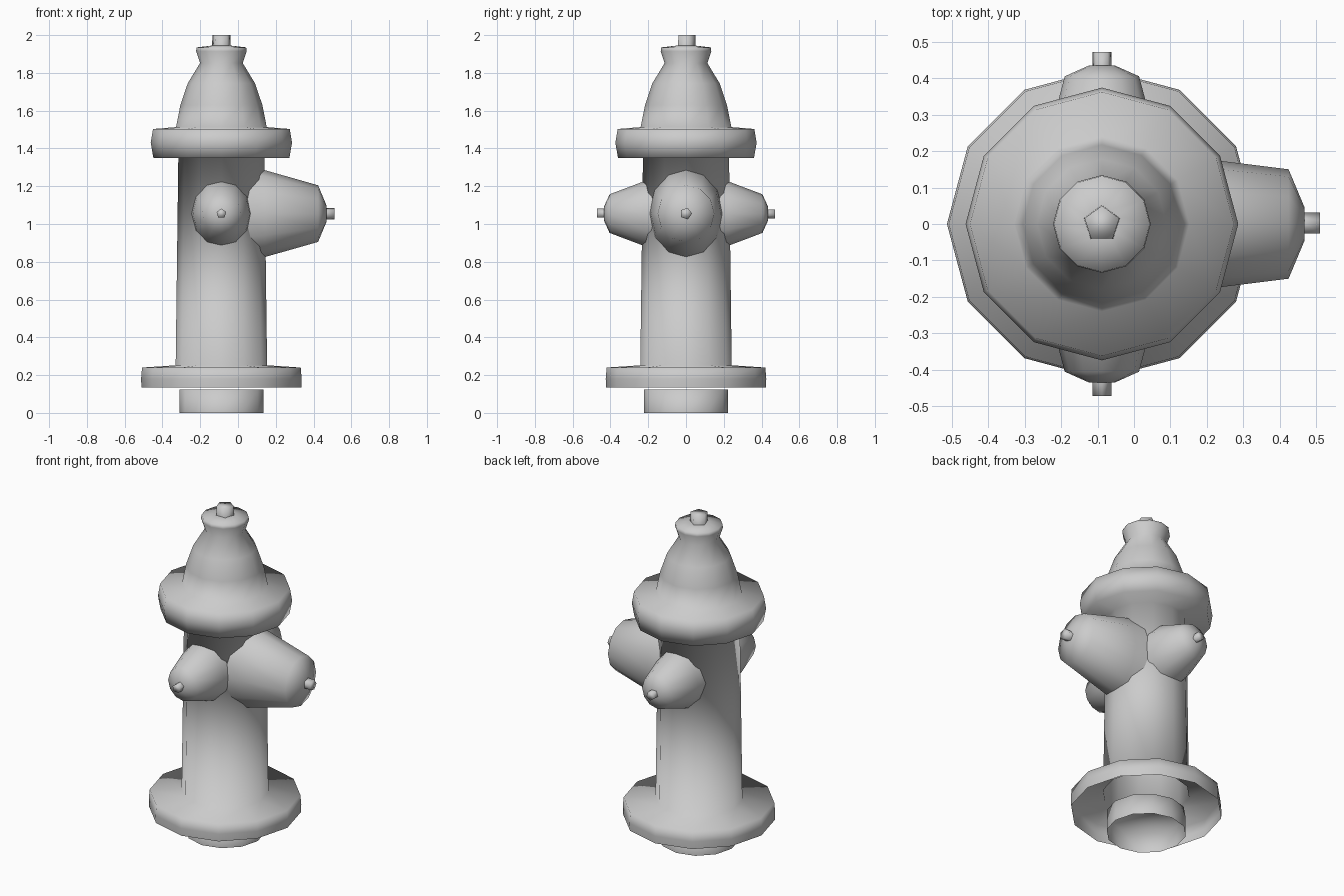
import bpy, bmesh
from math import pi, cos, sin
from mathutils import Matrix, Vector

if "Cube" in bpy.data.objects:
    bpy.data.objects.remove(bpy.data.objects["Cube"])

AXIS_X = -0.088      # the hydrant's vertical axis
NOZZLE_Z = 1.055     # height of the outlets


def loft(name, rings, sides=12, matrix=None, phase=0.0, cap_start=False, cap_end=False):
    """Skin elliptical rings (rx, ry, height) along local z."""
    bm = bmesh.new()
    loops = []
    for rx, ry, h in rings:
        loops.append([bm.verts.new((rx * cos(phase + 2 * pi * i / sides),
                                    ry * sin(phase + 2 * pi * i / sides), h))
                      for i in range(sides)])
    for a, b in zip(loops, loops[1:]):
        for i in range(sides):
            j = (i + 1) % sides
            bm.faces.new((a[i], a[j], b[j], b[i]))
    if cap_start:
        bm.faces.new(loops[0][::-1])
    if cap_end:
        bm.faces.new(loops[-1])
    for f in bm.faces:
        f.smooth = True
    bm.transform(matrix or Matrix.Translation((AXIS_X, 0, 0)))
    mesh = bpy.data.meshes.new(name)
    bm.to_mesh(mesh)
    bm.free()
    obj = bpy.data.objects.new(name, mesh)
    bpy.context.collection.objects.link(obj)
    return obj


def round_rings(profile):
    return [(r, r, z) for r, z in profile]


# Ground pipe, open at the bottom, with a small gap below the base flange
loft("ground_pipe", round_rings([(0.222, 0.0), (0.222, 0.125)]), cap_end=True)

# Body: hollow base flange, barrel, collar, bonnet and cap in one profile
loft("body", round_rings([
    (0.423, 0.135), (0.425, 0.18), (0.420, 0.24),      # base flange
    (0.242, 0.252), (0.228, 1.35),                     # barrel
    (0.360, 1.35), (0.374, 1.43), (0.362, 1.503),      # collar
    (0.240, 1.513), (0.217, 1.63), (0.178, 1.745),     # bonnet
    (0.113, 1.852), (0.134, 1.915), (0.131, 1.935),    # neck and cap
    (0.045, 1.945)]), cap_end=True)

# Pentagonal nut on top
loft("top_nut", round_rings([(0.052, 1.93), (0.050, 2.0)]), sides=5,
     phase=pi / 2, cap_end=True)


def outlet(name, rotation, rings, nut_r, nut_end):
    """Tapered outlet with a pentagonal nut, pointing out of the barrel."""
    m = Matrix.Translation((AXIS_X, 0, NOZZLE_Z)) @ rotation
    loft(name, rings, matrix=m, cap_end=True)
    tip = rings[-1][2]
    loft(name + "_nut", [(nut_r, nut_r, tip - 0.01), (nut_r, nut_r, nut_end)],
         sides=5, matrix=m, phase=pi / 2, cap_end=True)


# Large outlet towards +x (local x becomes height)
outlet("large_outlet", Matrix.Rotation(pi / 2, 4, 'Y'),
       [(0.255, 0.196, 0.10), (0.230, 0.185, 0.23), (0.150, 0.150, 0.512),
        (0.045, 0.045, 0.556)], 0.032, 0.598)

# Two small outlets, front and back
for label, sign in (("front", 1), ("back", -1)):
    outlet(label + "_outlet", Matrix.Rotation(sign * pi / 2, 4, 'X'),
           [(0.160, 0.190, 0.14), (0.150, 0.170, 0.225), (0.102, 0.102, 0.405),
            (0.035, 0.035, 0.435)], 0.027, 0.472)
